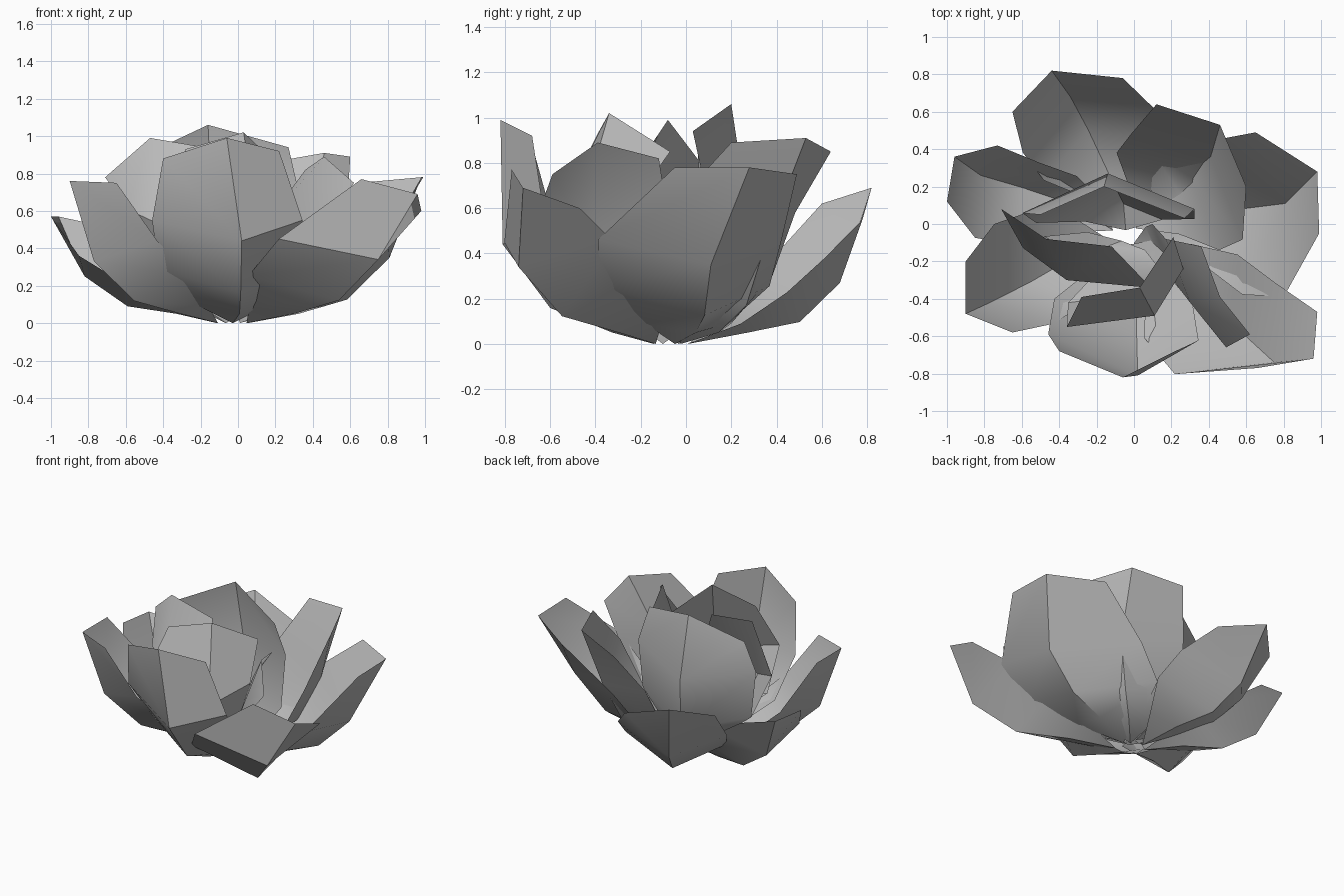
import bpy
import bmesh
from mathutils import Vector

default_cube = bpy.data.objects.get("Cube")
if default_cube:
    bpy.data.objects.remove(default_cube, do_unlink=True)

# One plain grey for the whole flower
grey = bpy.data.materials.new("petal grey")
grey.use_nodes = True
grey_colour = (0.5, 0.5, 0.5, 1)
grey.diffuse_color = grey_colour
grey.node_tree.nodes["Principled BSDF"].inputs["Base Color"].default_value = grey_colour


def petal_row(crease, side_a, side_b, width, rise):
    """Three points across a petal: the sides curl up and slightly inward."""
    row = [crease + side_a * width, crease, crease + side_b * width]
    for side in (row[0], row[-1]):
        side.x *= 0.97
        side.y *= 0.97
        side.z += rise
    return row


def make_petal(name, corner_a, tip, corner_b, belly, spread_a, spread_b, root_height):
    """A creased cup: pointed root, foot, low and belly rows, three-point tip."""
    corner_a, tip, corner_b, belly = map(Vector, (corner_a, tip, corner_b, belly))
    side_a = (corner_a - tip) * spread_a
    side_b = (corner_b - tip) * spread_b
    side_a.z = side_b.z = 0
    low = Vector((belly.x * 0.72, belly.y * 0.74, belly.z * 0.36))
    foot = Vector((belly.x * 0.4, belly.y * 0.4, root_height + 0.05))
    root = Vector((belly.x * 0.1 - 0.03, belly.y * 0.1 - 0.06, root_height))
    rows = [
        petal_row(foot, side_a, side_b, 0.45, 0.04),
        petal_row(low, side_a, side_b, 0.92, 0.13),
        petal_row(belly, side_a, side_b, 1, 0.11),
        [corner_a, tip, corner_b],
    ]

    bm = bmesh.new()
    root_vert = bm.verts.new(root)
    grid = [[bm.verts.new(point) for point in row] for row in rows]
    for column in range(2):
        bm.faces.new((root_vert, grid[0][column + 1], grid[0][column]))
        for lower, upper in zip(grid, grid[1:]):
            bm.faces.new((lower[column], lower[column + 1],
                          upper[column + 1], upper[column]))
    bmesh.ops.recalc_face_normals(bm, faces=bm.faces[:])
    # Turn the petal so that its outer side faces away from the flower
    bm.normal_update()
    outward = Vector((belly.x, belly.y, -0.2))
    if sum(face.normal.dot(outward) * face.calc_area() for face in bm.faces) < 0:
        bmesh.ops.reverse_faces(bm, faces=bm.faces[:])

    mesh = bpy.data.meshes.new(name)
    bm.to_mesh(mesh)
    bm.free()
    mesh.materials.append(grey)
    petal = bpy.data.objects.new(name, mesh)
    bpy.context.collection.objects.link(petal)
    bpy.ops.object.select_all(action="DESELECT")
    petal.select_set(True)
    bpy.context.view_layer.objects.active = petal
    bpy.ops.object.shade_smooth_by_angle(angle=0.6)


# Outer petals: name, side corner, tip, side corner, belly, spread of each side
outer_petals = [
    ("outer_petal_back_right", (-.65, .6, .62), (-.44, .82, .69), (-.06, .78, .55), (-.34, .68, .27), 1.3, 1.2),
    ("outer_petal_back", (.12, .64, .85), (.46, .53, .91), (.6, .2, .89), (.41, .36, .47), 1.25, 1.35),
    ("outer_petal_left", (.99, -.05, .78), (.98, .28, .78), (.65, .49, .75), (.81, .11, .35), 1.55, 1.55),
    ("outer_petal_front_left", (.66, -.77, .77), (.96, -.72, .69), (.98, -.47, .6), (.75, -.74, .34), 1.75, 1.65),
    ("outer_petal_front", (.22, -.68, .92), (-.06, -.82, .99), (-.4, -.68, .88), (.02, -.81, .44), 1.2, 1.45),
    ("outer_petal_front_right", (-.65, -.58, .75), (-.9, -.48, .76), (-.9, -.2, .76), (-.77, -.42, .33), 1.3, 1.5),
    ("outer_petal_right", (-.73, .42, .52), (-.96, .36, .57), (-1, .12, .57), (-.82, .26, .25), 1.3, 1.4),
]

# Inner petals, steeper and closing over the centre
inner_petals = [
    ("inner_petal_right", (-.71, .08, .78), (-.47, -.08, .99), (-.12, -.12, .93), (-.36, -.3, .5), 1.05, 1.3),
    ("inner_petal_front", (-.28, -.39, .93), (.03, -.34, 1.02), (.21, -.07, .85), (.11, -.49, .5), 1.55, .9),
    ("inner_petal_left", (.36, -.12, .82), (.46, -.39, .89), (.62, -.59, .75), (.3, -.42, .45), 1.25, 1.3),
    ("inner_petal_back", (.27, .03, .94), (-.16, .2, 1.06), (-.5, .05, .9), (-.14, .27, .6), 1.1, 1.4),
]

for petals, root_height in ((outer_petals, 0.0), (inner_petals, 0.05)):
    for petal_shape in petals:
        make_petal(*petal_shape, root_height)
